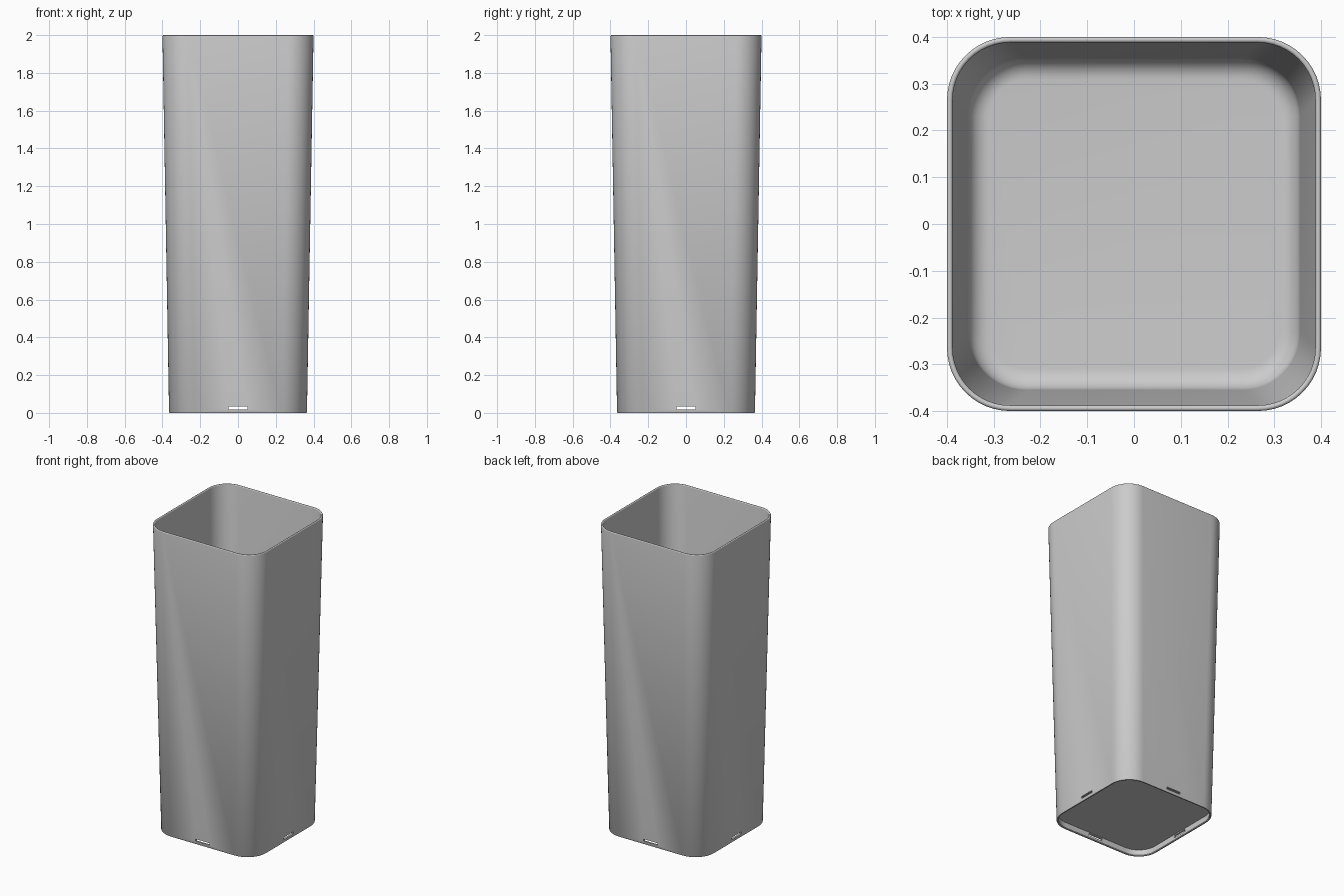
import bpy, bmesh
from math import sin, cos, pi, radians

cube = bpy.data.objects.get("Cube")
if cube:
    bpy.data.objects.remove(cube, do_unlink=True)

HEIGHT, WALL = 2.0, 0.012
FLOOR, RECESS = 0.055, 0.04
FILLET = 0.045
CORNER, STEPS = 0.135, 12

grey = bpy.data.materials.new("plain grey")
grey.use_nodes = True
grey.diffuse_color = (0.6, 0.6, 0.6, 1)
grey.node_tree.nodes["Principled BSDF"].inputs["Base Color"].default_value = (0.6, 0.6, 0.6, 1)


def half_width(z):
    """Half width of the tapered outer wall."""
    return 0.365 + 0.035 * z / HEIGHT


def ring(bm, z, inset):
    """Rounded square loop, offset inward from the outer wall."""
    half = half_width(z)
    centre, radius = half - CORNER, CORNER - inset
    verts = []
    for q, (sx, sy) in enumerate([(1, 1), (-1, 1), (-1, -1), (1, -1)]):
        for i in range(STEPS + 1):
            a = (q + i / STEPS) * pi / 2
            verts.append(bm.verts.new((sx * centre + radius * cos(a),
                                       sy * centre + radius * sin(a), z)))
    return verts


# Profile from the underside recess, round the foot, over the rim to the floor
profile = [(RECESS, WALL), (0.004, WALL), (0, WALL - 0.003), (0, 0.002), (0.003, 0)]
rim = WALL / 2
for i in range(9):
    a = pi * i / 8
    profile.append((HEIGHT - rim + rim * sin(a), rim - rim * cos(a)))
for i in range(9):
    a = pi / 2 * i / 8
    profile.append((FLOOR + FILLET * (1 - sin(a)), WALL + FILLET * (1 - cos(a))))

bm = bmesh.new()
rings = [ring(bm, z, inset) for z, inset in profile]
for low, high in zip(rings, rings[1:]):
    n = len(low)
    for i in range(n):
        j = (i + 1) % n
        bm.faces.new((low[i], low[j], high[j], high[i]))
bm.faces.new(rings[0])
bm.faces.new(rings[-1])
bmesh.ops.recalc_face_normals(bm, faces=bm.faces)
mesh = bpy.data.meshes.new("tapered_bin")
bm.to_mesh(mesh)
bm.free()
mesh.materials.append(grey)
body = bpy.data.objects.new("tapered_bin", mesh)
bpy.context.collection.objects.link(body)

# Narrow drain slots through the foot on all four sides
for name, size in (("slot_cutter_x", (1, 0.1, 0.014)), ("slot_cutter_y", (0.1, 1, 0.014))):
    bpy.ops.mesh.primitive_cube_add(size=1, location=(0, 0, 0.026))
    cutter = bpy.context.object
    cutter.name = name
    cutter.scale = size
    cutter.hide_render = True
    cutter.hide_set(True)
    cutter.display_type = 'WIRE'
    cut = body.modifiers.new(name, 'BOOLEAN')
    cut.operation = 'DIFFERENCE'
    cut.solver = 'EXACT'
    cut.object = cutter

# Apply the cuts, then drop the helpers
bpy.context.view_layer.update()
graph = bpy.context.evaluated_depsgraph_get()
body_mesh = bpy.data.meshes.new_from_object(body.evaluated_get(graph))
body.modifiers.clear()
body.data = body_mesh
for name in ("slot_cutter_x", "slot_cutter_y"):
    bpy.data.objects.remove(bpy.data.objects[name], do_unlink=True)

bpy.ops.object.select_all(action='DESELECT')
body.select_set(True)
bpy.context.view_layer.objects.active = body
bpy.ops.object.shade_smooth_by_angle(angle=radians(35))
